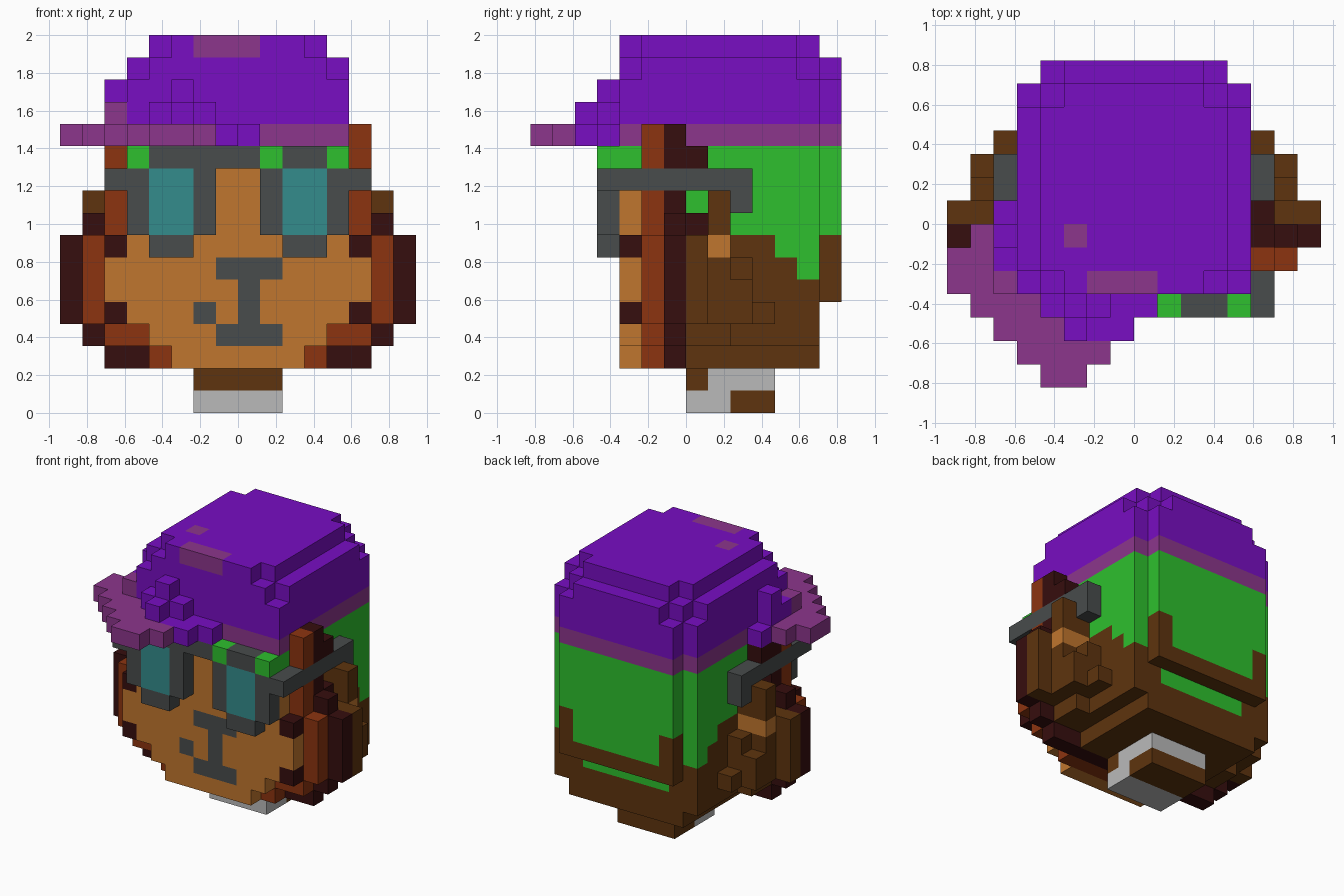
import bpy, bmesh, math
from mathutils import Vector

cube = bpy.data.objects.get("Cube")
if cube:
    bpy.data.objects.remove(cube, do_unlink=True)

U = 2 / 17  # edge of one block


def lin(c):
    c /= 255
    return c / 12.92 if c <= 0.04045 else ((c + 0.055) / 1.055) ** 2.4


COLOURS = {
    "purple": (120, 14, 194), "mauve": (140, 54, 140), "green": (46, 192, 46),
    "tan": (192, 118, 46), "rust": (140, 52, 16), "brown": (94, 52, 14),
    "maroon": (54, 14, 14), "dark_grey": (72, 76, 76), "teal": (52, 140, 140),
    "light_grey": (186, 186, 186)}
MATS = {}
for name, rgb in COLOURS.items():
    m = bpy.data.materials.new(name)
    m.use_nodes = True
    col = (*[lin(c) for c in rgb], 1)
    m.diffuse_color = col
    bsdf = m.node_tree.nodes["Principled BSDF"]
    bsdf.inputs["Base Color"].default_value = col
    bsdf.inputs["Roughness"].default_value = 0.8
    MATS[name] = m

cells = {}  # block position -> (part, colour)


def box(part, colour, x, y, z, mirror=False):
    """Fill a box of blocks; each range is (start, end) in block units."""
    for i in range(*x):
        for j in range(*y):
            for k in range(*z):
                cells[i, j, k] = (part, colour)
                if mirror:
                    cells[-1 - i, j, k] = (part, colour)


def sym(part, colour, half, y, z):
    box(part, colour, (-half, half), y, z)


# Neck
sym("neck", "light_grey", 2, (0, 4), (0, 2))
sym("neck", "brown", 2, (0, 1), (1, 2))
sym("neck", "brown", 2, (2, 4), (0, 1))

# Back of the head: brown below, green above
B = "back_of_head"
sym(B, "brown", 4, (0, 6), (2, 3))
sym(B, "brown", 5, (0, 6), (3, 8))
sym(B, "brown", 4, (6, 7), (5, 8))
sym(B, "green", 5, (0, 6), (8, 12))
sym(B, "green", 4, (6, 7), (8, 12))
sym(B, "green", 3, (6, 7), (6, 8))
sym(B, "green", 3, (5, 6), (4, 5))
box(B, "green", (4, 5), (4, 6), (7, 8), True)
box(B, "green", (4, 5), (5, 6), (6, 7), True)

# Stepped brown tufts behind the ears
T = "side_tufts"
box(T, "brown", (5, 6), (0, 2), (3, 4), True)
box(T, "brown", (5, 8), (0, 1), (4, 8), True)
box(T, "brown", (5, 7), (1, 2), (4, 7), True)
box(T, "brown", (5, 7), (2, 3), (4, 6), True)
box(T, "brown", (5, 6), (2, 3), (6, 7), True)
box(T, "brown", (5, 6), (3, 4), (4, 5), True)
box(T, "brown", (5, 7), (1, 2), (8, 10), True)
box(T, "tan", (5, 7), (1, 2), (7, 8), True)

# Maroon and rust rings framing the face: (half width, z range)
for half, z in ((6, (2, 3)), (7, (3, 4)), (8, (4, 8)), (7, (8, 9)), (6, (9, 12))):
    sym("outer_mane", "maroon", half, (-1, 0), z)
box("outer_mane", "maroon", (5, 6), (0, 1), (8, 9), True)
box("outer_mane", "maroon", (5, 6), (0, 1), (11, 12), True)
box("outer_mane", "maroon", (5, 6), (-1, 0), (12, 13))
for half, z in ((4, (2, 3)), (6, (3, 4)), (7, (4, 8)), (6, (8, 12))):
    sym("inner_mane", "rust", half, (-2, -1), z)
box("inner_mane", "rust", (5, 6), (-2, -1), (12, 13))

# Face
F = "face"
for half, z in ((3, (2, 3)), (4, (3, 4)), (5, (4, 5)), (6, (5, 7)), (5, (7, 11))):
    sym(F, "tan", half, (-3, -2), z)
sym("forehead", "green", 5, (-3, -2), (11, 12))
for z in (4, 7):
    box(F, "maroon", (5, 6), (-3, -2), (z, z + 1), True)

# Nose, mouth and cheek mark
M = "nose_and_mouth"
box(M, "dark_grey", (-1, 2), (-3, -2), (6, 7))
box(M, "dark_grey", (0, 1), (-3, -2), (4, 6))
box(M, "dark_grey", (-1, 2), (-3, -2), (3, 4))
box(M, "dark_grey", (-2, -1), (-3, -2), (4, 5))

# Glasses
G = "glasses_frame"
box(G, "dark_grey", (1, 5), (-4, -3), (8, 11), True)
box(G, "dark_grey", (2, 4), (-4, -3), (7, 8), True)
box(G, "dark_grey", (-4, 4), (-4, -3), (11, 12))
box("lenses", "teal", (2, 4), (-4, -3), (8, 11), True)
box(G, "dark_grey", (5, 6), (-4, 3), (10, 11), True)
box(G, "dark_grey", (5, 6), (2, 3), (9, 10), True)
box("forehead", "green", (1, 2), (-4, -3), (11, 12))
box("forehead", "green", (4, 5), (-4, -3), (11, 12), True)

# Cap crown, one rounded layer at a time
C = "cap_crown"
sym("cap_band", "mauve", 5, (-3, 6), (12, 13))
sym("cap_band", "mauve", 4, (6, 7), (12, 13))
sym(C, "purple", 5, (-3, 6), (13, 15))
sym(C, "purple", 4, (6, 7), (13, 15))
sym(C, "purple", 5, (-2, 5), (15, 16))
sym(C, "purple", 4, (-3, 6), (15, 16))
sym(C, "purple", 3, (6, 7), (15, 16))
sym(C, "purple", 4, (-2, 5), (16, 17))
sym(C, "purple", 3, (-3, 6), (16, 17))
box(C, "mauve", (-2, 1), (-3, -2), (16, 17))
box(C, "mauve", (-3, -2), (-1, 0), (16, 17))

# Cap brim, turned to one side: (y, x start, x end)
for y, a, b in ((-7, -4, -2), (-6, -5, -1), (-5, -6, -1), (-4, -7, 0),
                (-3, -8, -5), (-2, -8, -5), (-1, -7, -5)):
    box("cap_brim", "mauve", (a, b), (y, y + 1), (12, 13))
box("cap_brim", "mauve", (-6, -5), (-3, -2), (13, 14))

# Raised purple seam between crown and brim
S = "cap_seam"
box(S, "purple", (-2, 0), (-5, -4), (12, 13))
box(S, "purple", (-1, 1), (-4, -3), (12, 13))
box(S, "purple", (-4, -1), (-4, -3), (13, 14))
box(S, "purple", (-3, -2), (-4, -3), (14, 15))
box(S, "purple", (-3, -2), (-5, -4), (13, 14))
box(S, "purple", (-6, -5), (-2, -1), (13, 14))
box(S, "purple", (-6, -5), (-1, 0), (13, 15))
box(S, "purple", (-6, -5), (0, 1), (12, 13))


def build(part):
    """Make one object from the exposed block sides of a part."""
    bm = bmesh.new()
    used = []
    for pos, (p, colour) in cells.items():
        if p != part:
            continue
        if colour not in used:
            used.append(colour)
        for axis in range(3):
            for d in (-1, 1):
                n = list(pos)
                n[axis] += d
                if tuple(n) in cells:
                    continue
                c = Vector(pos) + Vector((0.5, 0.5, 0.5))
                c[axis] += d / 2
                u, v = Vector(), Vector()
                u[(axis + 1) % 3] = 0.5
                v[(axis + 2) % 3] = 0.5 * d
                f = bm.faces.new([bm.verts.new((c + q) * U)
                                  for q in (-u - v, u - v, u + v, v - u)])
                f.material_index = used.index(colour)
    bmesh.ops.remove_doubles(bm, verts=bm.verts, dist=0.001)
    bmesh.ops.dissolve_limit(bm, angle_limit=math.radians(1), verts=bm.verts,
                             edges=bm.edges, delimit={"MATERIAL"})
    mesh = bpy.data.meshes.new(part)
    bm.to_mesh(mesh)
    bm.free()
    for colour in used:
        mesh.materials.append(MATS[colour])
    bpy.context.collection.objects.link(bpy.data.objects.new(part, mesh))


for part in sorted({p for p, _ in cells.values()}):
    build(part)
